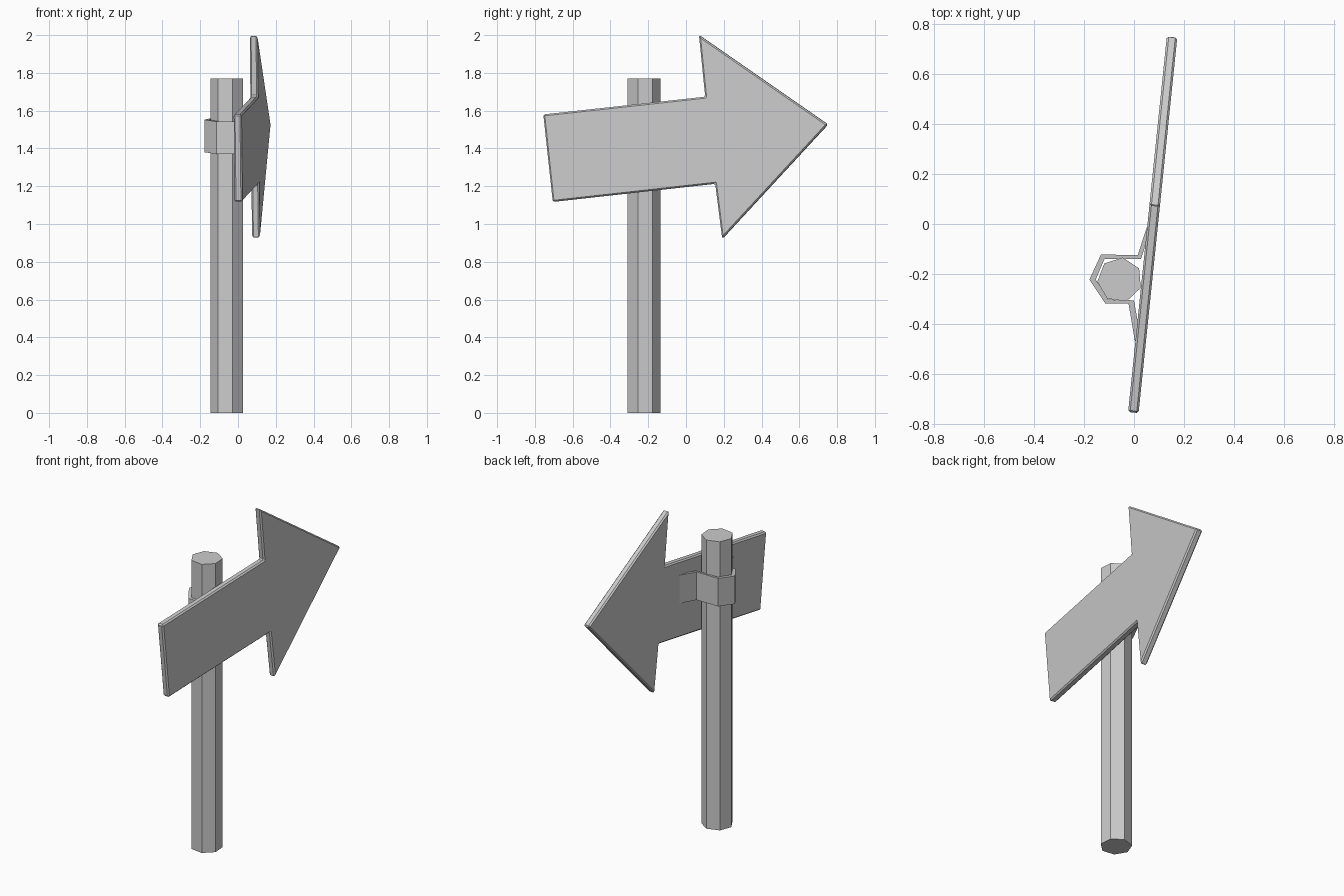
import bpy, bmesh, math
from mathutils import Vector

if "Cube" in bpy.data.objects:
    bpy.data.objects.remove(bpy.data.objects["Cube"])


def prism(name, base, offset):
    """Closed solid: a base outline swept along an offset vector."""
    bm = bmesh.new()
    a = [bm.verts.new(p) for p in base]
    b = [bm.verts.new(Vector(p) + Vector(offset)) for p in base]
    n = len(base)
    bm.faces.new(a)
    bm.faces.new(b[::-1])
    for i in range(n):
        j = (i + 1) % n
        bm.faces.new((a[i], b[i], b[j], a[j]))
    bmesh.ops.recalc_face_normals(bm, faces=bm.faces)
    mesh = bpy.data.meshes.new(name)
    bm.to_mesh(mesh)
    bm.free()
    obj = bpy.data.objects.new(name, mesh)
    bpy.context.collection.objects.link(obj)
    return obj


# Seven-sided post
angles = [math.radians(82) + i * math.tau / 7 for i in range(7)]
prism("post", [(-0.057 + 0.09 * math.cos(t), -0.223 + 0.09 * math.sin(t), 0)
               for t in angles], (0, 0, 1.77))

# Arrow board: outline in y, z, leaning across x as it runs along y
outline = [(-0.754, 1.58), (0.103, 1.674), (0.07, 2.0), (0.752, 1.527),
           (0.193, 0.922), (0.156, 1.213), (-0.704, 1.117)]
slope = 0.103
normal = Vector((1, -slope, 0)).normalized()
board = prism("arrow_board",
              [Vector((0.075 + slope * y, y, z)) - normal * 0.021
               for y, z in outline], normal * 0.042)
bevel = board.modifiers.new("edge_chamfer", "BEVEL")
bevel.width = 0.008
bevel.segments = 1
bevel.limit_method = 'ANGLE'

# Bracket: strap bent around the post, with flanges against the board
strap = [(0.052, -0.01), (0.015, -0.124), (-0.132, -0.122), (-0.178, -0.222),
         (-0.115, -0.317), (-0.022, -0.317), (0.004, -0.47),
         (0.022, -0.43), (0.0, -0.305), (-0.102, -0.302), (-0.153, -0.222),
         (-0.118, -0.14), (0.028, -0.139), (0.06, -0.04)]
prism("bracket", [(x, y, 1.37 + 0.107 * (y + 0.317)) for x, y in strap],
      (0, 0, 0.172))
